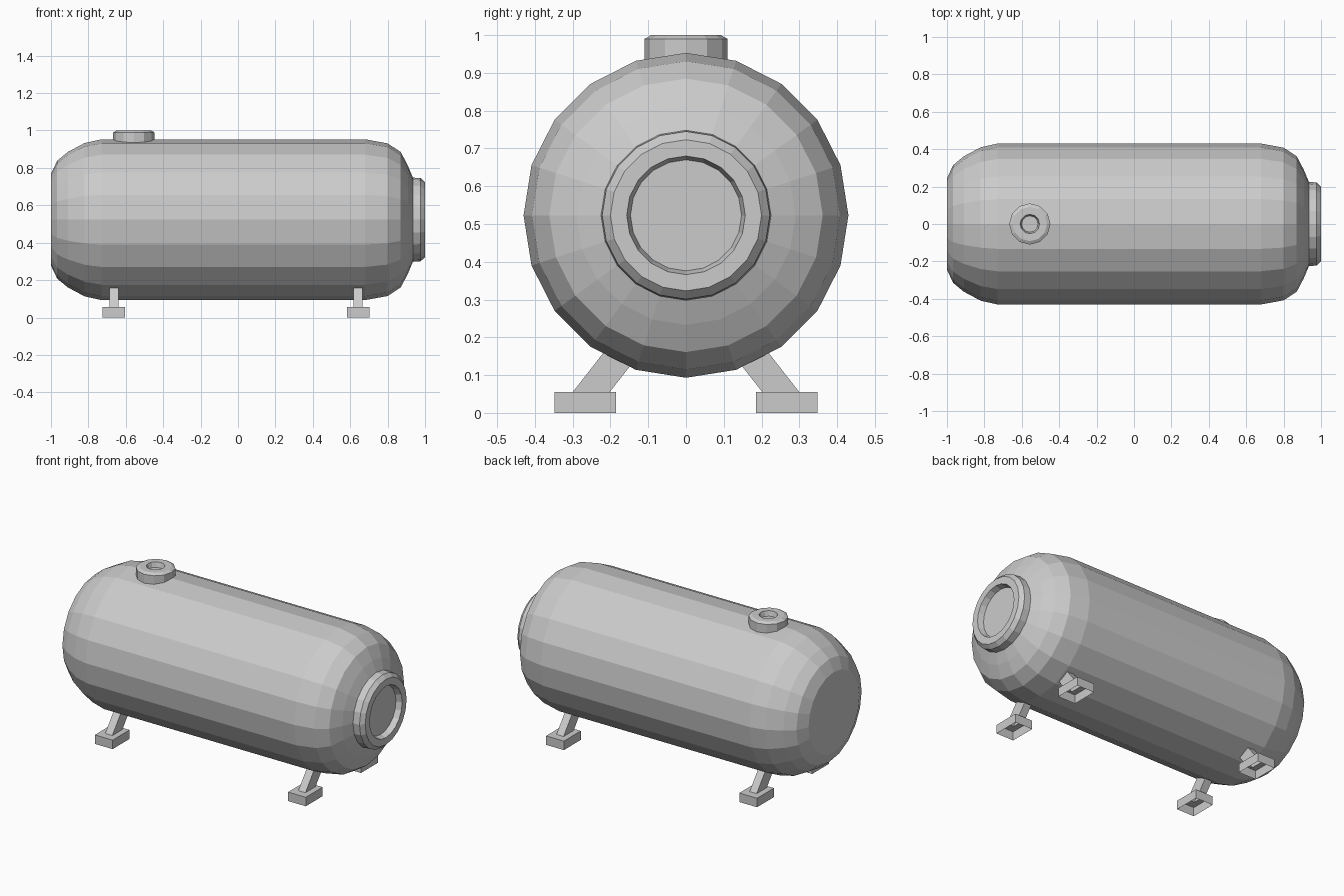
import bpy, bmesh
from math import sin, cos, tau
from mathutils import Matrix, Vector

if "Cube" in bpy.data.objects:
    bpy.data.objects.remove(bpy.data.objects["Cube"])


def loft(name, rings, cap=True, flip=False):
    """Skin a list of equal-length point rings into one flat-shaded mesh."""
    bm = bmesh.new()
    loops = [[bm.verts.new(p) for p in r] for r in rings]
    n = len(loops[0])
    for a, b in zip(loops, loops[1:]):
        for i in range(n):
            j = (i + 1) % n
            bm.faces.new((a[i], a[j], b[j], b[i]))
    if cap:
        bm.faces.new(loops[0][::-1])
        bm.faces.new(loops[-1])
    if flip:
        bmesh.ops.reverse_faces(bm, faces=bm.faces[:])
    mesh = bpy.data.meshes.new(name)
    bm.to_mesh(mesh)
    bm.free()
    obj = bpy.data.objects.new(name, mesh)
    bpy.context.collection.objects.link(obj)
    return obj


def lathe(name, profile, sides, matrix):
    """Revolve (height, radius) pairs around local z."""
    rings = [[matrix @ Vector((r * cos(tau * i / sides), r * sin(tau * i / sides), h))
              for i in range(sides)] for h, r in profile]
    return loft(name, rings)


# Tank body: domed ends, raised end flange with recessed cover (axis along x)
along_x = Matrix.Translation((0, 0, 0.523)) @ Matrix.Rotation(tau / 4, 4, 'Y')
lathe("tank_body", [
    (-1.0, 0.245), (-0.967, 0.315), (-0.91, 0.362), (-0.82, 0.41), (-0.73, 0.43),
    (0.68, 0.43), (0.80, 0.408), (0.87, 0.362), (0.908, 0.29), (0.935, 0.225),
    (0.977, 0.222), (1.0, 0.2), (1.0, 0.157), (0.965, 0.147)], 20, along_x)

# Filler port on top with a shallow hole
lathe("filler_port", [
    (0.92, 0.11), (0.99, 0.11), (1.0, 0.092), (1.0, 0.052), (0.97, 0.044)],
    12, Matrix.Translation((-0.557, 0, 0)))


def rect(cx, hx, y0, y1, z, side):
    return [(cx - hx, side * y0, z), (cx + hx, side * y0, z),
            (cx + hx, side * y1, z), (cx - hx, side * y1, z)]


# Four slanted hollow legs on foot pads open underneath
for end, cx in (("rear", -0.664), ("front", 0.642)):
    for label, side in (("left", 1), ("right", -1)):
        loft(f"{end}_{label}_leg", [
            rect(cx, 0.06, 0.185, 0.348, 0.0, side),
            rect(cx, 0.06, 0.185, 0.348, 0.055, side),
            rect(cx, 0.024, 0.202, 0.3, 0.055, side),
            rect(cx, 0.024, 0.112, 0.21, 0.17, side)], cap=False, flip=side < 0)
